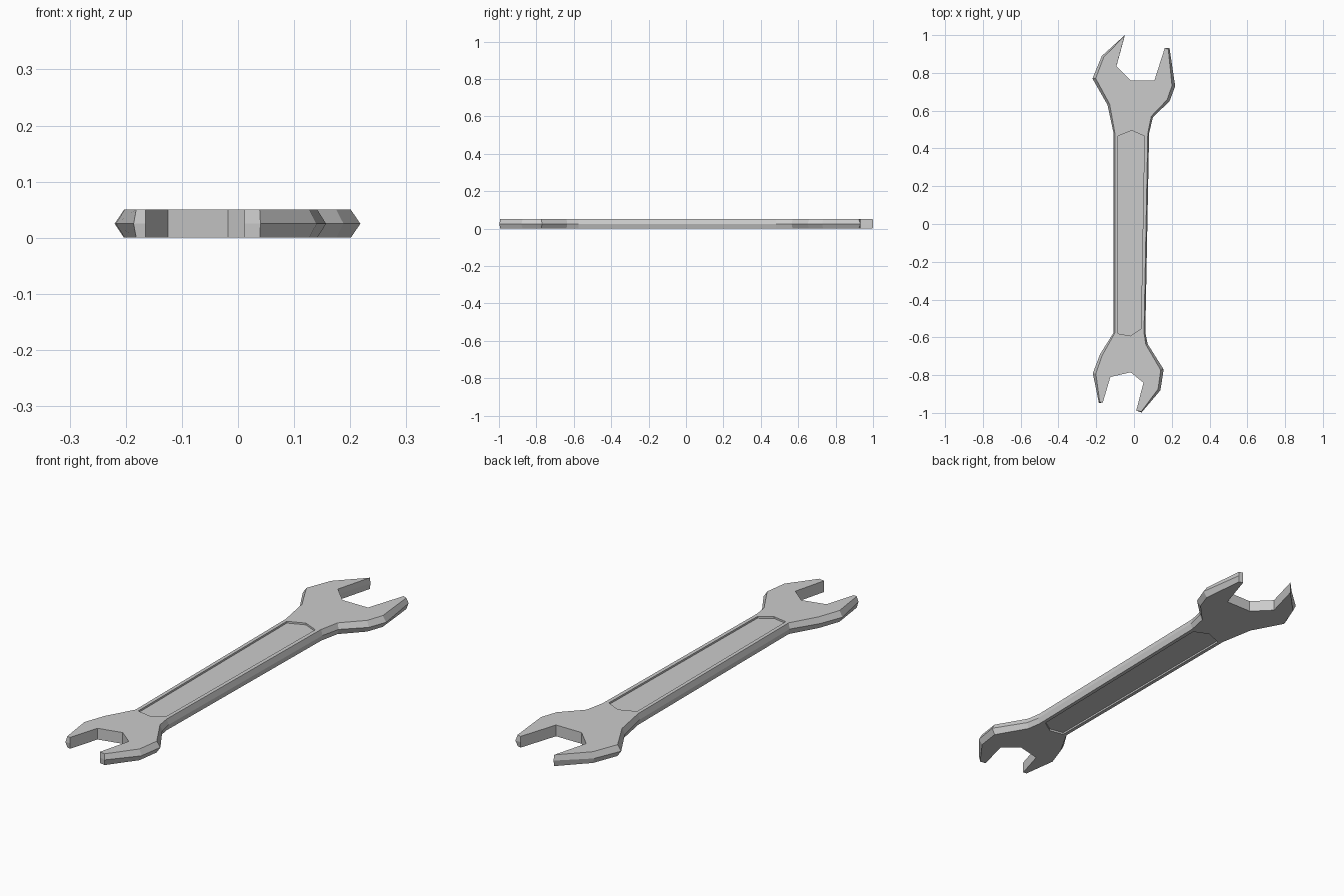
import bpy, bmesh
from mathutils import Vector

if "Cube" in bpy.data.objects:
    bpy.data.objects.remove(bpy.data.objects["Cube"])

THICK, RECESS = 0.05, 0.008

# Silhouette at mid thickness, counter-clockwise: x, y, bevel inset
OUTLINE = [
    # upper head, left jaw
    (-0.048, 1.0, 0.002), (-0.17, 0.89, 0.012), (-0.22, 0.77, 0.017), (-0.14, 0.63, 0.012),
    # left side of handle
    (-0.108, 0.48, 0.007), (-0.108, -0.575, 0.007),
    # lower head, left jaw and mouth
    (-0.18, -0.69, 0.013), (-0.218, -0.79, 0.016), (-0.186, -0.948, 0.008), (-0.165, -0.945, 0),
    (-0.125, -0.81, 0), (-0.018, -0.785, 0), (0.05, -0.84, 0), (0.012, -0.988, 0),
    # lower head, right jaw
    (0.04, -0.998, 0.005), (0.14, -0.88, 0.014), (0.157, -0.77, 0.016), (0.072, -0.635, 0.01),
    # right side of handle
    (0.06, -0.575, 0.007), (0.08, 0.48, 0.007),
    # upper head, right jaw and mouth
    (0.1, 0.565, 0.01), (0.188, 0.65, 0.015), (0.218, 0.73, 0.017), (0.188, 0.932, 0.01),
    (0.163, 0.932, 0), (0.108, 0.76, 0), (-0.018, 0.76, 0), (-0.093, 0.835, 0),
]
# Sunken panel on both faces of the handle
PANEL = [(-0.085, -0.58), (-0.02, -0.592), (0.037, -0.555),
         (0.055, 0.465), (-0.012, 0.495), (-0.085, 0.465)]


def inset_points(outline):
    result = []
    for i, (x, y, d) in enumerate(outline):
        p = Vector((x, y))
        a = (p - Vector(outline[i - 1][:2])).normalized()
        b = (Vector(outline[(i + 1) % len(outline)][:2]) - p).normalized()
        t = (a + b).normalized()
        result.append(p + Vector((-t.y, t.x)) * d)
    return result


def ring(bm, points, z):
    return [bm.verts.new((p[0], p[1], z)) for p in points]


def bridge(bm, lower, upper):
    n = len(lower)
    for i in range(n):
        j = (i + 1) % n
        bm.faces.new((lower[i], lower[j], upper[j], upper[i]))


def loop_edges(bm, verts):
    found = []
    for i, v in enumerate(verts):
        pair = (verts[i - 1], v)
        found.append(bm.edges.get(pair) or bm.edges.new(pair))
    return found


bm = bmesh.new()
middle = ring(bm, OUTLINE, THICK / 2)
inner = inset_points(OUTLINE)

for z, floor_z in ((0, RECESS), (THICK, THICK - RECESS)):
    # bevelled rim from the middle to the face
    rim = ring(bm, inner, z)
    bridge(bm, middle, rim)
    # recessed panel walls and floor
    lip = ring(bm, PANEL, z)
    floor = ring(bm, PANEL, floor_z)
    bridge(bm, lip, floor)
    bm.faces.new(floor)
    # flat face around the panel
    bmesh.ops.triangle_fill(bm, use_beauty=True,
                            edges=loop_edges(bm, rim) + loop_edges(bm, lip))

bmesh.ops.recalc_face_normals(bm, faces=bm.faces)
mesh = bpy.data.meshes.new("wrench")
bm.to_mesh(mesh)
bm.free()
wrench = bpy.data.objects.new("wrench", mesh)
bpy.context.collection.objects.link(wrench)
